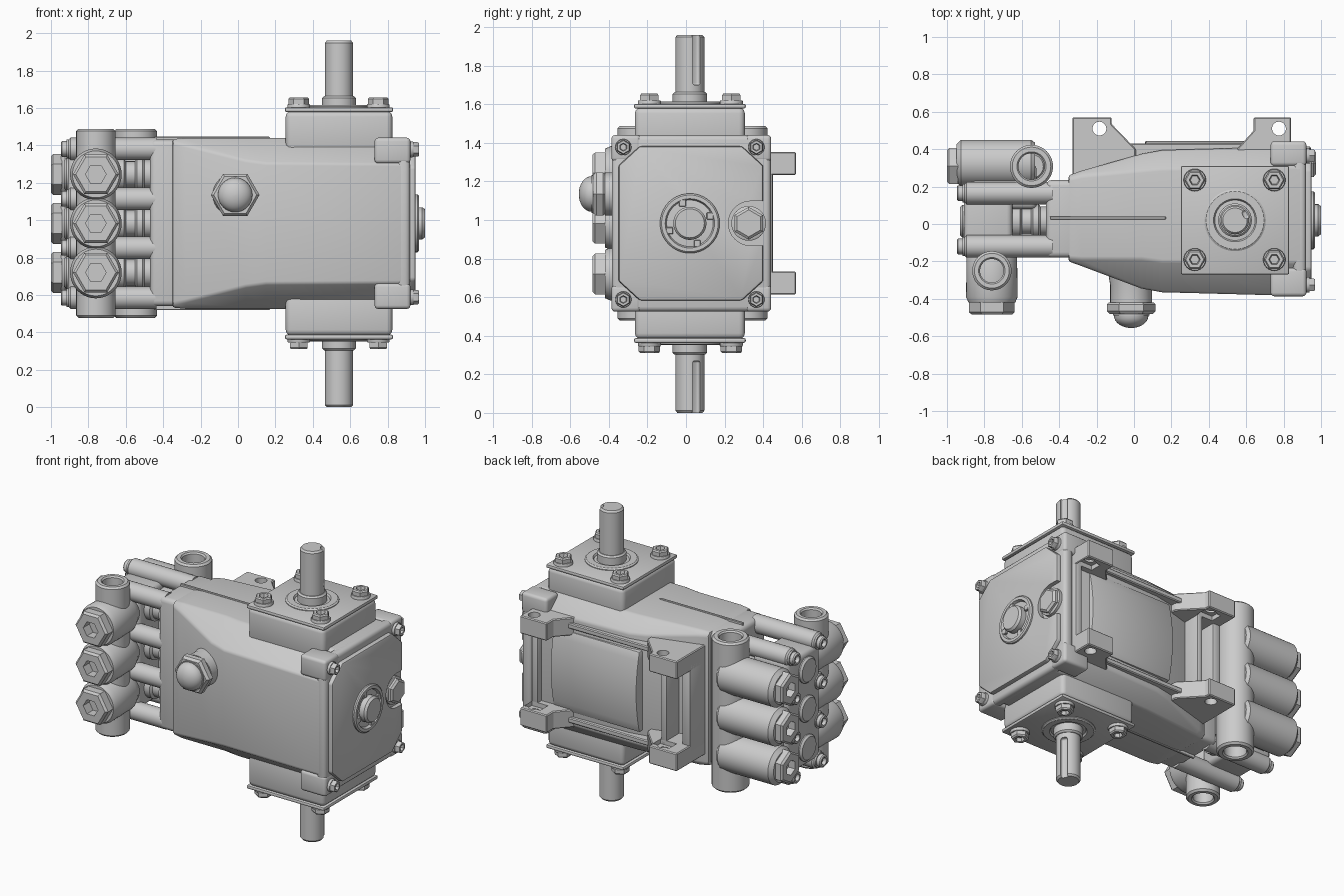
import bpy, bmesh
from math import cos, sin, pi, radians
from mathutils import Vector, Matrix

if "Cube" in bpy.data.objects:
    bpy.data.objects.remove(bpy.data.objects["Cube"])

YC, ZC = 0.02, 0.983            # shaft centre line and mid height
ROWS = (0.72, 0.983, 1.245)     # three pumping cylinders


def loft(name, rings, bev=0, seg=2):
    """Skin a list of equal-length rings, cap both ends, bevel sharp edges."""
    bm = bmesh.new()
    vs = [[bm.verts.new(p) for p in r] for r in rings]
    n = len(vs[0])
    for a, b in zip(vs, vs[1:]):
        for i in range(n):
            j = (i + 1) % n
            bm.faces.new((a[i], a[j], b[j], b[i]))
    bm.faces.new(vs[0])
    bm.faces.new(vs[-1])
    bmesh.ops.recalc_face_normals(bm, faces=bm.faces)
    if bev:
        sharp = [e for e in bm.edges if e.calc_face_angle(0) > radians(25)]
        bmesh.ops.bevel(bm, geom=sharp, offset=bev, offset_type='OFFSET', segments=seg,
                        profile=0.5, affect='EDGES', clamp_overlap=True)
    me = bpy.data.meshes.new(name)
    bm.to_mesh(me)
    bm.free()
    ob = bpy.data.objects.new(name, me)
    bpy.context.collection.objects.link(ob)
    return ob


def extrude(name, pts, axis, a, b, bev=0, seg=2):
    """Extrude (y,z) points along x, or (x,y) points along z."""
    f = (lambda p, t: (t, p[0], p[1])) if axis == 'x' else (lambda p, t: (p[0], p[1], t))
    return loft(name, [[f(p, t) for p in pts] for t in (a, b)], bev, seg)


def box(name, x0, x1, y0, y1, z0, z1, bev=0, seg=2):
    return extrude(name, [(x0, y0), (x1, y0), (x1, y1), (x0, y1)], 'z', z0, z1, bev, seg)


def lathe(name, prof, loc, axis, n=32):
    """Revolve (radius, height) points about an axis; n=6 makes hex parts."""
    q = Vector((0, 0, 1)).rotation_difference(Vector(axis))
    rings = [[Vector(loc) + q @ Vector((r * cos(2 * pi * i / n), r * sin(2 * pi * i / n), h))
              for i in range(n)] for r, h in prof]
    return loft(name, rings)


def cut(ob, tool):
    m = ob.modifiers.new('cut', 'BOOLEAN')
    m.operation, m.solver, m.object = 'DIFFERENCE', 'EXACT', tool
    bpy.context.view_layer.objects.active = ob
    bpy.ops.object.modifier_apply(modifier=m.name)
    bpy.data.objects.remove(tool)


def octagon(y0, y1, hz, fy, fz, ry, rz):
    return [(y0 + fy, ZC - hz), (y1 - ry, ZC - hz), (y1, ZC - hz + rz), (y1, ZC + hz - rz),
            (y1 - ry, ZC + hz), (y0 + fy, ZC + hz), (y0, ZC + hz - fz), (y0, ZC - hz + fz)]


def bolt(name, loc, axis, r, h):
    lathe(name + "_washer", [(r, 0), (r, h * .3), (r * .95, h * .4)], loc, axis, 24)
    lathe(name + "_head", [(r * .92, 0), (r * .92, h * .85), (r * .8, h), (r * .5, h),
                           (r * .4, h * .6)], loc, axis, 6)


def hex_plug(name, loc, axis, r, h, hole):
    lathe(name, [(r, 0), (r, h * .8), (r * .88, h), (hole, h), (hole, -.01),
                 (hole * .15, -.03)], loc, axis, 6 if hole < .03 else 24 if r < hole * 1.3 else 6)


# Crankcase, growing from the plunger end to the cover end
secs = [(-.35, -.20, .26, .45, .02, .02, .02, .02), (-.28, -.225, .285, .457, .04, .04, .03, .03),
        (.04, -.345, .375, .457, .16, .12, .09, .08), (.15, -.365, .395, .457, .165, .135, .10, .09),
        (.90, -.385, .415, .457, .18, .14, .11, .10)]
loft("crankcase", [[(s[0], y, z) for y, z in octagon(*s[1:])] for s in secs], .012)
box("crankcase_neck", -.47, -.27, -.18, .235, .54, 1.43, .03, 3)
box("cover_flange", .85, .92, -.385, .44, .526, 1.44, .025, 3)

# End cover with a round notch for the drain plug
cover = extrude("end_cover", octagon(-.35, .40, .40, .11, .10, .11, .10), 'x', .90, .95, .012)
cut(cover, lathe("notch", [(.115, 0), (.115, .1)], (.922, .335, ZC), (1, 0, 0)))
cut(cover, box("notch_side", .922, 1, .335, .5, ZC - .115, ZC + .115))
lathe("drain_plug_flange", [(.09, 0), (.09, .02), (.08, .026)], (.92, .325, ZC), (1, 0, 0))
lathe("drain_plug", [(.085, 0), (.085, .03), (.07, .042), (.05, .042)], (.93, .325, ZC), (1, 0, 0), 6)

# Oil sight glass with its bezel
lathe("sight_glass_bezel", [(.155, 0), (.155, .02), (.147, .028), (.128, .028), (.12, .008),
                            (.09, .008)], (.94, YC, ZC), (1, 0, 0), 40)
lathe("sight_glass", [(.086, 0), (.086, .045), (.075, .06), (.05, .06)], (.94, YC, ZC), (1, 0, 0))
for k in range(4):
    a = radians(20 + 90 * k)
    y, z = YC + .112 * cos(a), ZC + .112 * sin(a)
    box("bezel_tab", .94, .966, y - .018, y + .018, z - .018, z + .018, .003, 1)

# Cover corner bosses and screws
for s in (1, -1):
    for y0, y1, ys in ((-.387, -.235, -.325), (.31, .442, .365)):
        z0, z1 = sorted((ZC + s * .32, ZC + s * .458))
        box("corner_boss", .73, .922, y0, y1, z0, z1, .02, 3)
        bolt("cover_screw", (.918, ys, ZC + s * .395), (1, 0, 0), .042, .05)

# Bearing housings, collars and bolts at both shaft ends
for s in (1, -1):
    z0, z1 = sorted((ZC + s * .38, ZC + s * .60))
    box("bearing_housing", .255, .825, -.265, .305, z0, z1, .03, 3)
    z0, z1 = sorted((ZC + s * .595, ZC + s * .62))
    box("bearing_cap", .25, .83, -.27, .31, z0, z1, .01)
    lathe("bearing_collar", [(.165, .60), (.165, .625), (.155, .632), (.115, .632), (.105, .615),
                             (.09, .615), (.09, .67), (.08, .68), (.05, .68)],
          (.54, YC, ZC), (0, 0, s), 40)
    for x in (.325, .75):
        for y in (-.19, .235):
            bolt("cap_bolt", (x, y, ZC + s * .615), (0, 0, s), .06, .058)
    # thin rib along the centre of the case
    z0, z1 = sorted((ZC + s * .43, ZC + s * .463))
    box("case_rib", -.45, .17, .025, .04, z0, z1, .003, 1)

# Drive shaft with a keyway at each end
shaft = lathe("drive_shaft", [(.065, 0), (.075, .012), (.075, 1.948), (.065, 1.96)],
              (.54, YC, 0), (0, 0, 1), 48)
for z0, z1 in ((-.05, .27), (1.70, 2.05)):
    key = box("key_cutter", .05, .12, -.022, .022, z0, z1, .012, 3)
    key.matrix_world = Matrix.Translation((.54, YC, 0)) @ Matrix.Rotation(radians(28), 4, 'Z')
    bpy.context.view_layer.update()
    cut(shaft, key)

# Mounting feet with bolt holes, side rails and end walls at the back
for s in (1, -1):
    z0, z1 = sorted((ZC + s * .25, ZC + s * .37))
    for nm, pts, hx in (
            ("inner_foot", [(-.33, .2), (-.33, .57), (-.12, .57), (-.12, .535), (.01, .40), (.01, .3)], -.185),
            ("outer_foot", [(.84, .3), (.84, .57), (.64, .57), (.64, .5), (.55, .40), (.55, .3)], .775)):
        foot = extrude(nm, pts, 'z', z0, z1, .006, 1)
        cut(foot, lathe("hole", [(.037, 0), (.037, 1)], (hx, .51, z0 - .4), (0, 0, 1)))
        # relief on the inner side of each foot
        a, b = sorted((ZC + s * .2, ZC + s * .28))
        cut(foot, box("relief", hx - .06, hx + .06, .45, .53, a, b))
    z0, z1 = sorted((ZC + s * .30, ZC + s * .335))
    box("back_rail", -.2, .84, .33, .43, z0, z1, .006, 1)
box("inner_end_wall", -.33, -.27, .2, .43, ZC - .30, ZC + .30, .01)
box("inner_cross_rib", -.17, -.13, .25, .45, ZC - .30, ZC + .30, .008)
box("outer_end_wall", .79, .84, .35, .45, ZC - .30, ZC + .30, .01)
arc = [(.445 - .035 * (k / 5) ** 2, ZC + .054 * k) for k in range(-5, 6)]
extrude("back_panel", [(.3, ZC - .27)] + arc + [(.3, ZC + .27)], 'x', .06, .70, .008)

# Oil filler with domed hex cap
fill = (-.015, -.30, 1.135)
lathe("filler_boss", [(.125, -.05), (.112, .03), (.112, .12)], fill, (0, -1, 0))
lathe("filler_hex", [(.12, .12), (.13, .13), (.13, .165), (.115, .182)], fill, (0, -1, 0), 6)
lathe("filler_dome", [(.098, .17), (.098, .19)] +
      [(max(.092 * cos(a * pi / 16), .003), .19 + .066 * sin(a * pi / 16)) for a in range(9)],
      fill, (0, -1, 0))

# Pump head core and connection to the inlet side
box("head_core", -.91, -.65, -.13, .22, .60, 1.365, .03, 3)
box("inlet_bridge", -.88, -.52, .08, .32, .64, 1.325, .03, 3)

for z in ROWS:
    # plunger cylinder
    lathe("plunger_cylinder", [(.075, 0), (.087, .012), (.087, .32), (.07, .33), (.07, .38), (.09, .39),
                               (.09, .42), (.078, .43), (.078, .50)], (-.93, .015, z), (1, 0, 0))
    # discharge valve pocket and hex cap
    lathe("discharge_pocket", [(.02, 0), (.10, .10), (.135, .18), (.138, .39), (.125, .42), (.09, .42)],
          (-.76, 0, z), (0, -1, 0), 40)
    hex_plug("discharge_cap", (-.76, -.415, z), (0, -1, 0), .122, .07, .055)
    # inlet valve pocket and hex cap
    lathe("inlet_pocket", [(.10, 0), (.125, .025), (.125, .40), (.11, .42)], (-.95, .325, z), (1, 0, 0), 40)
    hex_plug("inlet_cap", (-.94, .31, z), (-1, 0, 0), .11, .06, .05)

# Discharge and inlet manifolds, bored at both ends
for nm, x, y, r, hole in (("discharge_manifold", -.76, -.25, .105, .063),
                          ("inlet_manifold", -.548, .308, .115, .07)):
    lathe(nm, [(hole * .9, -.28), (hole, -.27), (hole, -.495), (hole + .008, -.505), (r - .012, -.505),
               (r, -.493), (r, .493), (r - .012, .505), (hole + .008, .505), (hole, .495),
               (hole, .27), (hole * .9, .28)], (x, y, ZC), (0, 0, 1), 40)

# Tie bars with socket head bolts
for z in (.585, .852, 1.114, 1.381):
    for y in (-.12, .165):
        lathe("tie_bar", [(.05, 0), (.06, .01), (.06, .47)], (-.905, y, z), (1, 0, 0))
        lathe("tie_bolt_washer", [(.05, 0), (.05, .012)], (-.905, y, z), (-1, 0, 0), 24)
        lathe("tie_bolt", [(.042, 0), (.042, .035), (.036, .042), (.024, .042), (.022, .018)],
              (-.905, y, z), (-1, 0, 0), 12)

# Smooth round surfaces, keep hard edges crisp
for ob in bpy.context.scene.objects:
    ob.select_set(True)
    bpy.context.view_layer.objects.active = ob
bpy.ops.object.shade_smooth_by_angle(angle=radians(32))
